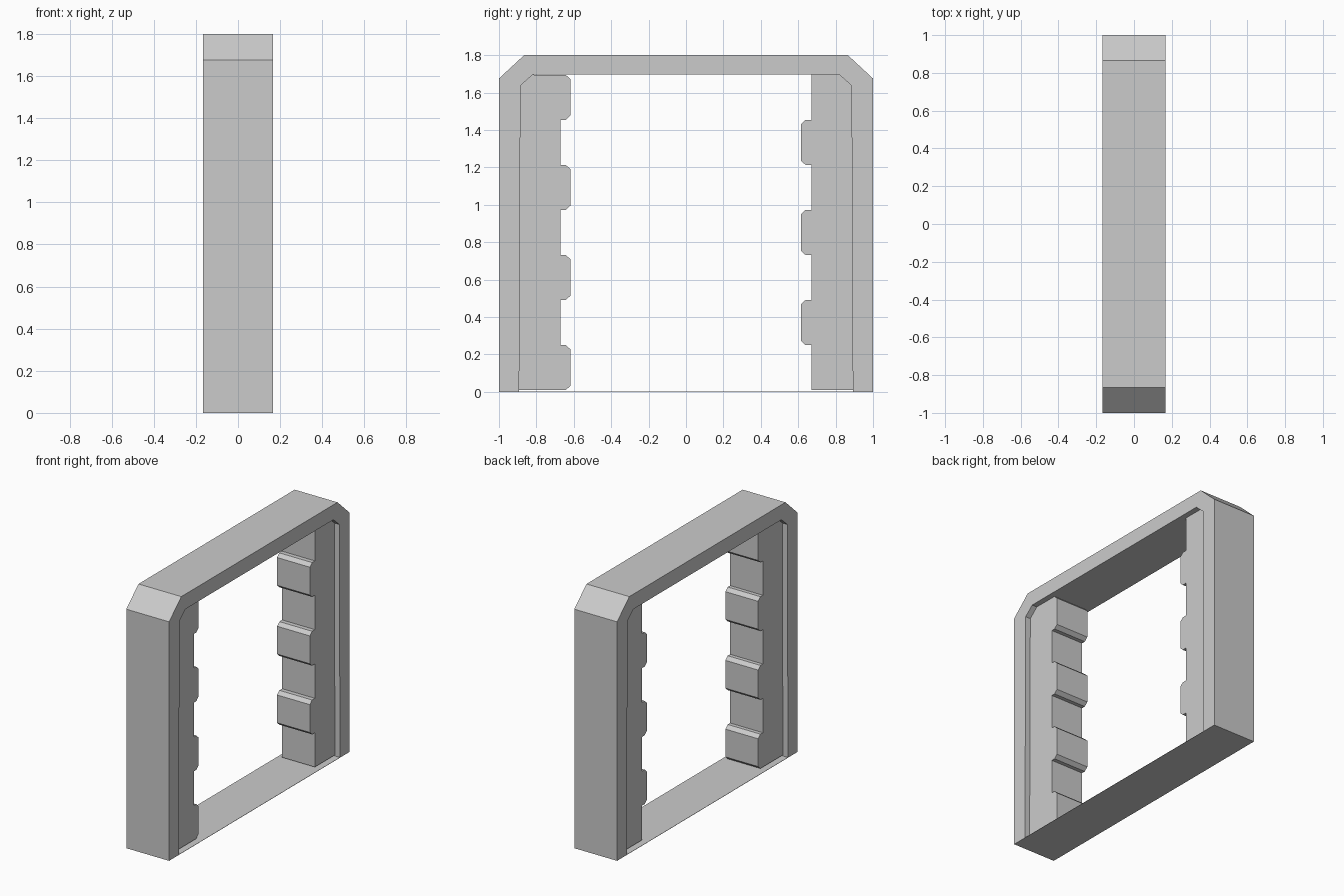
import bpy
import bmesh

old = bpy.data.objects.get("Cube")
if old:
    bpy.data.objects.remove(old, do_unlink=True)

grey = bpy.data.materials.new("plain_grey")
grey.use_nodes = True
colour = (0.6, 0.6, 0.6, 1)
grey.diffuse_color = colour
grey.node_tree.nodes["Principled BSDF"].inputs["Base Color"].default_value = colour


def finish(name, bm):
    bmesh.ops.recalc_face_normals(bm, faces=bm.faces)
    mesh = bpy.data.meshes.new(name)
    bm.to_mesh(mesh)
    bm.free()
    mesh.materials.append(grey)
    obj = bpy.data.objects.new(name, mesh)
    bpy.context.collection.objects.link(obj)
    return obj


def loop_at(bm, x, points):
    return [bm.verts.new((x, y, z)) for y, z in points]


def bridge(bm, a, b):
    for i in range(len(a)):
        j = (i + 1) % len(a)
        bm.faces.new((a[i], a[j], b[j], b[i]))


def mirrored(half):
    return half + [(-y, z) for y, z in reversed(half)]


# Chamfered arch closed at the bottom by a very thin floor
def build_frame(half_width):
    outer = mirrored([(-1, 0), (-1, 1.675), (-0.865, 1.8)])
    inner = mirrored([(-0.892, 0.002), (-0.885, 1.637), (-0.82, 1.695)])
    bm = bmesh.new()
    rings = [loop_at(bm, x, p) for x, p in (
        (-half_width, outer), (half_width, outer),
        (half_width, inner), (-half_width, inner))]
    for i in range(4):
        bridge(bm, rings[i], rings[(i + 1) % 4])
    return finish("frame", bm)


# Narrower inner column whose inward face carries chamfered teeth
def build_column(name, side, first_tooth, tooth_count, tip):
    half_width, step, bottom, top = 0.127, 0.2408, 0.009, 1.695
    face, shoulder, bevel = 0.67, tip + 0.025, 0.023
    points = [(0.9, bottom)]
    if first_tooth > 0:
        points.append((face, bottom))
    for k in range(tooth_count):
        low = bottom + step * (first_tooth + 2 * k)
        high = low + step
        if low > bottom:
            points.append((face, low))
        points += [(shoulder, low), (tip, low + bevel),
                   (tip, high - bevel), (shoulder, high)]
        if high < top - 0.01:
            points.append((face, high))
    if first_tooth > 0:
        points.append((face, top))
    # Outer top corner stays hidden inside the frame chamfer
    points += [(0.825, top), (0.9, 1.632)]
    bm = bmesh.new()
    points = [(side * y, z) for y, z in points]
    a = loop_at(bm, -half_width, points)
    b = loop_at(bm, half_width, points)
    bridge(bm, a, b)
    bm.faces.new(a)
    bm.faces.new(b)
    return finish(name, bm)


build_frame(0.166)
build_column("front_toothed_column", -1, 0, 4, 0.618)
build_column("back_toothed_column", 1, 1, 3, 0.614)
